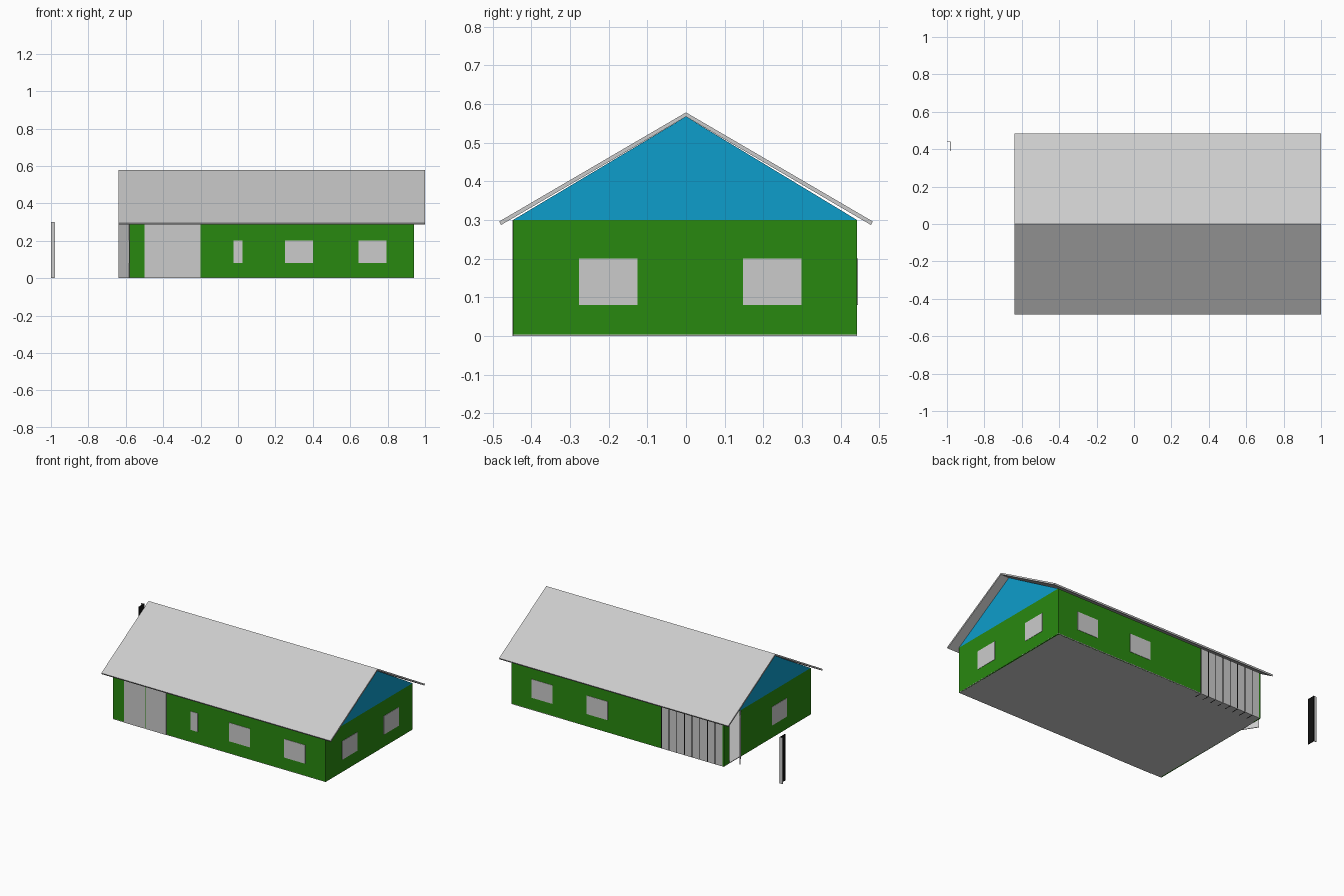
import bpy, math
from mathutils import Vector

if "Cube" in bpy.data.objects:
    bpy.data.objects.remove(bpy.data.objects["Cube"])

def material(name, color):
    m = bpy.data.materials.new(name)
    m.diffuse_color = color
    m.use_nodes = True
    m.node_tree.nodes["Principled BSDF"].inputs["Base Color"].default_value = m.diffuse_color
    return m

GREEN = material("green_paint", (0.022, 0.25, 0.005, 1))
BLUE = material("blue_paint", (0.004, 0.34, 0.6, 1))
BLACK = material("black_paint", (0.005, 0.005, 0.005, 1))

def mesh(name, verts, faces, mat=None):
    me = bpy.data.meshes.new(name)
    me.from_pydata(verts, [], faces)
    me.update()
    ob = bpy.data.objects.new(name, me)
    bpy.context.collection.objects.link(ob)
    if mat:
        me.materials.append(mat)
    return ob

def prism(name, profile, x0, x1, mat=None):
    """Extrude a counter-clockwise (y, z) profile along x."""
    n = len(profile)
    verts = [(x, y, z) for x in (x0, x1) for y, z in profile]
    faces = [tuple(reversed(range(n))), tuple(range(n, 2 * n))]
    faces += [(i, (i + 1) % n, n + (i + 1) % n, n + i) for i in range(n)]
    return mesh(name, verts, faces, mat)

def box(name, x, y, z, mat=None):
    return prism(name, [(y[0], z[0]), (y[1], z[0]), (y[1], z[1]), (y[0], z[1])], x[0], x[1], mat)

L, R, F, B, H, T = -0.58, 0.94, -0.447, 0.442, 0.30, 0.008
E = 0.002  # how far panes stand proud of the walls

# Floor and walls; the left wall leaves a doorway near the back corner
box("floor", (L, R), (F, B), (0, 0.004))
box("front_wall", (L, R), (F, F + T), (0, H), GREEN)
box("back_wall", (-0.13, R), (B - T, B), (0, H), GREEN)
box("right_wall", (R - T, R), (F + T, B - T), (0, H), GREEN)
box("left_wall_front", (L, L + T), (F + T, 0.27), (0, H), GREEN)
box("left_wall_back", (L, L + T), (0.385, B), (0, H), GREEN)

# Gables
for name, x in (("left_gable", L), ("right_gable", R - T)):
    prism(name, [(F, H), (B, H), (0, 0.567)], x, x + T, BLUE)

# Roof, one slab per side
for name, s in (("front_roof", -1), ("back_roof", 1)):
    prof = [(0, 0.567), (s * 0.478, 0.287), (s * 0.483, 0.296), (0, 0.578)]
    prism(name, prof if s > 0 else prof[::-1], -0.64, 1.0)

# Windows on the front, back, right and left
for i, (x0, x1) in enumerate([(0.25, 0.40), (0.645, 0.795), (-0.025, 0.025)]):
    box(f"front_window_{i}", (x0, x1), (F - E, F + T + E), (0.08, 0.20))
    if i < 2:
        box(f"back_window_{i}", (x0, x1), (B - T - E, B + E), (0.08, 0.20))
for i, y0 in enumerate((-0.277, 0.147)):
    box(f"right_window_{i}", (R - T - E, R + E), (y0, y0 + 0.152), (0.08, 0.20))
box("left_window", (L - E, L + T + E), (-0.20, -0.05), (0.08, 0.20))

# Double front door
for i, x0 in enumerate((-0.50, -0.349)):
    box(f"front_door_{i}", (x0, x0 + 0.149), (F - E, F + T + E), (0, H))

# Side door standing ajar
a, b = Vector((L, 0.27, 0)), Vector((-0.638, 0.36, 0))
leaf = box("side_door", (0, (b - a).length), (-0.002, 0.002), (0, H))
leaf.location = a
leaf.rotation_euler.z = math.atan2(b.y - a.y, b.x - a.x)

# Folding partition at the back: grey panels separated by black fins
box("partition_corner", (L, -0.57), (B - T, B), (0, H), GREEN)
for i in range(8):
    x0 = -0.57 + i * 0.055
    box(f"partition_panel_{i}", (x0, x0 + 0.049), (B - 0.004, B), (0, H))
    box(f"partition_fin_{i}", (x0 + 0.049, x0 + 0.055), (B - 0.05, B), (0, H), BLACK)

# Stray angle post beside the house
box("angle_post_side", (-0.984, -0.98), (0.39, 0.442), (0, H), BLACK)
box("angle_post_face", (-1.0, -0.984), (0.439, 0.442), (0, H))
